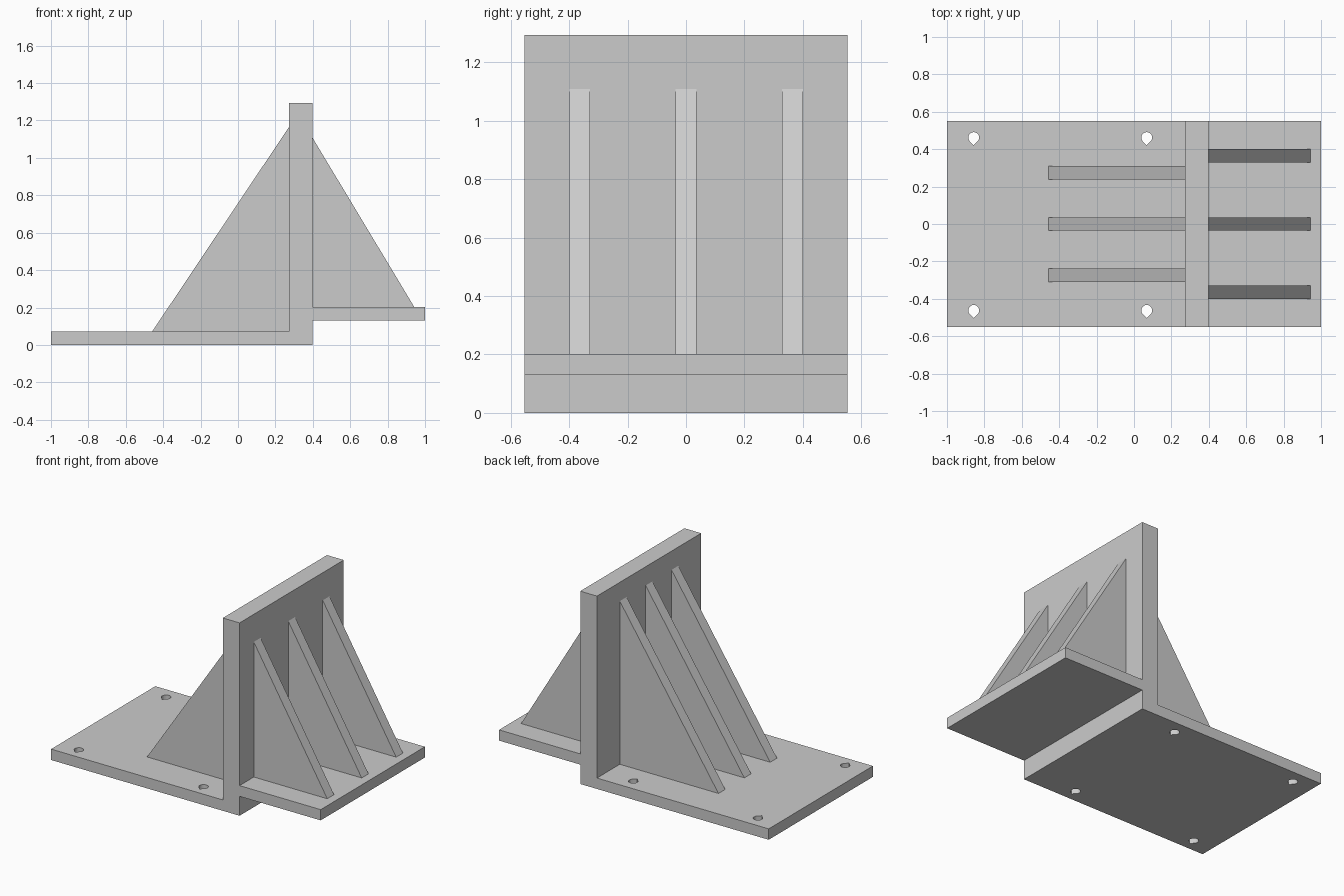
import bpy
import bmesh
import math

cube = bpy.data.objects.get("Cube")
if cube:
    bpy.data.objects.remove(cube, do_unlink=True)

# Material
grey = bpy.data.materials.new("plain_grey")
grey.use_nodes = True
colour = (0.6, 0.6, 0.6, 1.0)
grey.diffuse_color = colour
grey.node_tree.nodes["Principled BSDF"].inputs["Base Color"].default_value = colour

# Key dimensions
HALF_DEPTH = 0.552
WALL_L, WALL_R, WALL_TOP = 0.274, 0.398, 1.293
BASE_TOP = 0.073
SHELF_LOW, SHELF_TOP = 0.13, 0.202
RIB = 0.072


def extrude(name, points, direction):
    """Closed prism: outline points swept along a direction."""
    bm = bmesh.new()
    face = bm.faces.new([bm.verts.new(p) for p in points])
    swept = bmesh.ops.extrude_face_region(bm, geom=[face])["geom"]
    bmesh.ops.translate(bm, vec=direction,
                        verts=[g for g in swept if isinstance(g, bmesh.types.BMVert)])
    bmesh.ops.recalc_face_normals(bm, faces=bm.faces)
    mesh = bpy.data.meshes.new(name)
    bm.to_mesh(mesh)
    bm.free()
    mesh.materials.append(grey)
    obj = bpy.data.objects.new(name, mesh)
    bpy.context.collection.objects.link(obj)
    return obj


def side_profile(name, outline, y, width):
    """Prism from an x-z outline, centred on y."""
    return extrude(name, [(x, y - width / 2, z) for x, z in outline], (0, width, 0))


# Bracket body: base plate, upright wall and raised shelf in one profile
body = side_profile("bracket_body", [
    (-1, 0), (WALL_R, 0), (WALL_R, SHELF_LOW), (1, SHELF_LOW),
    (1, SHELF_TOP), (WALL_R, SHELF_TOP), (WALL_R, WALL_TOP),
    (WALL_L, WALL_TOP), (WALL_L, BASE_TOP), (-1, BASE_TOP)], 0, 2 * HALF_DEPTH)

# Teardrop bolt holes through the base plate
RADIUS, STEPS = 0.029, 18
for x in (-0.857, 0.068):
    for y in (-0.462, 0.462):
        outline = [(x, y - RADIUS * math.sqrt(2), -0.1)]
        for i in range(STEPS + 1):
            a = math.radians(-45 + 270 * i / STEPS)
            outline.append((x + RADIUS * math.cos(a), y + RADIUS * math.sin(a), -0.1))
        cutter = extrude("hole_cutter", outline, (0, 0, 0.3))
        cutter.hide_render = True
        cut = body.modifiers.new("bolt_hole", 'BOOLEAN')
        cut.operation = 'DIFFERENCE'
        cut.solver = 'EXACT'
        cut.object = cutter
        bpy.context.view_layer.objects.active = body
        bpy.ops.object.modifier_apply(modifier=cut.name)
        bpy.data.objects.remove(cutter, do_unlink=True)

# Triangular stiffening ribs on both sides of the wall
for label, i in (("front", -1), ("middle", 0), ("back", 1)):
    side_profile(label + "_base_rib",
                 [(-0.458, BASE_TOP), (WALL_L, BASE_TOP), (WALL_L, 1.167)],
                 i * 0.274, RIB)
    side_profile(label + "_shelf_rib",
                 [(WALL_R, SHELF_TOP), (0.943, SHELF_TOP), (WALL_R, 1.108)],
                 i * 0.365, RIB)
